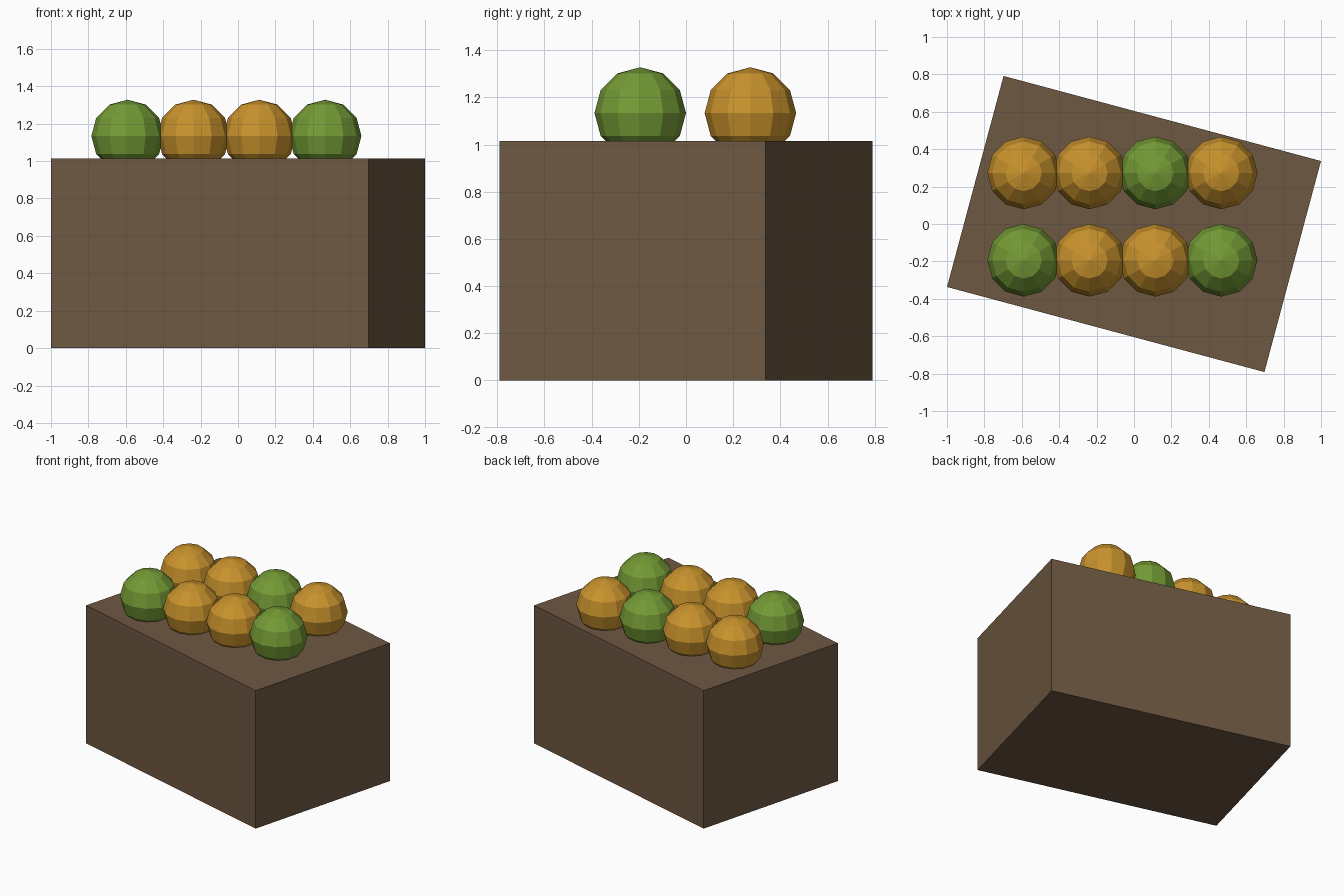
import bpy, math

if "Cube" in bpy.data.objects:
    bpy.data.objects.remove(bpy.data.objects["Cube"])


def material(name, rgb):
    m = bpy.data.materials.new(name)
    m.diffuse_color = (*[(c / 255) ** 2.2 for c in rgb], 1)
    m.use_nodes = True
    m.node_tree.nodes["Principled BSDF"].inputs["Base Color"].default_value = m.diffuse_color
    return m


brown = material("crate_brown", (110, 89, 68))
green = material("fruit_green", (115, 153, 56))
orange = material("fruit_orange", (199, 145, 48))

# Crate, turned about the vertical
HEIGHT = 1.015
bpy.ops.mesh.primitive_cube_add(size=1, location=(0, 0, HEIGHT / 2),
                                rotation=(0, 0, math.radians(-15)))
crate = bpy.context.object
crate.name = "crate"
crate.scale = (1.757, 1.168, HEIGHT)
crate.data.materials.append(brown)

# Two rows of faceted fruit resting in the crate top
rows = {"front": (-0.194, (green, orange, orange, green)),
        "back": (0.273, (orange, orange, green, orange))}
for row, (y, colours) in rows.items():
    for i, colour in enumerate(colours):
        bpy.ops.mesh.primitive_uv_sphere_add(
            segments=12, ring_count=6, radius=0.194,
            location=(-0.59 + 0.352 * i, y, 1.134))
        fruit = bpy.context.object
        fruit.name = f"{row}_fruit_{i + 1}"
        fruit.data.materials.append(colour)
